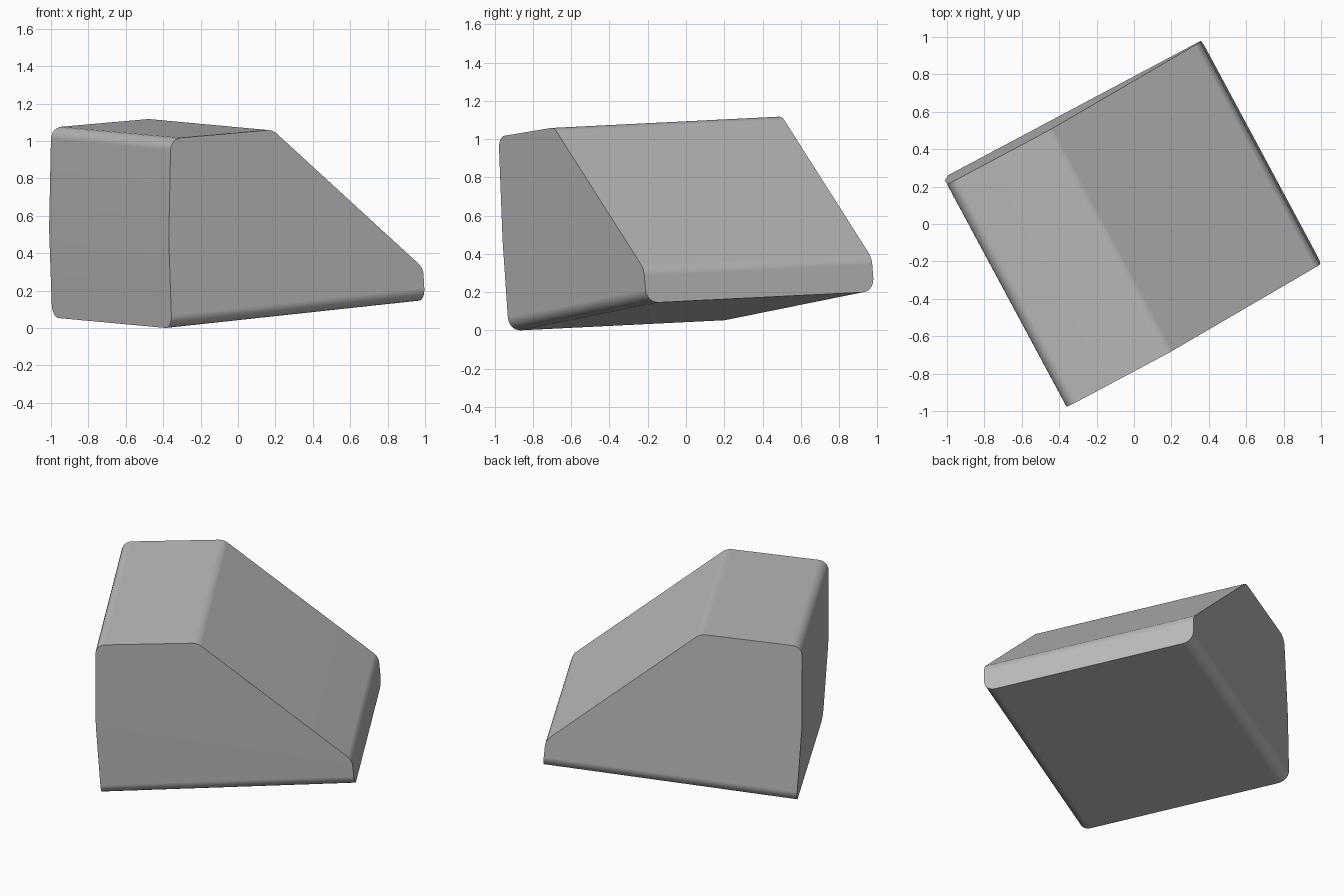
import bpy, bmesh
from math import radians

default = bpy.data.objects.get("Cube")
if default:
    bpy.data.objects.remove(default, do_unlink=True)

# Single plain grey
grey = bpy.data.materials.new("plain_grey")
grey.use_nodes = True
colour = (0.5, 0.5, 0.5, 1)
grey.diffuse_color = colour
grey.node_tree.nodes["Principled BSDF"].inputs["Base Color"].default_value = colour

# Side profile, starting at the tall side's foot; third value is the edge rounding
profile = [
    (-0.75, 0.026, 0),       # tall side foot
    (0.783, 0.172, 0),       # low side foot
    (0.768, 0.35, 0.035),    # low side top
    (-0.164, 1.09, 0.03),    # ridge
    (-0.78, 1.042, 0.06),    # tall side top
    (-0.78, 0.5, 0),         # slight knee in tall side
]
FRONT, BACK = -0.648, 0.705
FOOT_ROUNDING = 0.07

# Extrude the profile into a wedge block
bm = bmesh.new()
front = [bm.verts.new((u, FRONT, w)) for u, w, r in profile]
back = [bm.verts.new((u, BACK, w)) for u, w, r in profile]
bm.faces.new(front)
bm.faces.new(back[::-1])
for i in range(len(profile)):
    j = (i + 1) % len(profile)
    bm.faces.new((front[j], front[i], back[i], back[j]))
bmesh.ops.recalc_face_normals(bm, faces=bm.faces)


def round_edges(edges, size):
    bmesh.ops.bevel(bm, geom=edges, offset=size, offset_type='OFFSET',
                    segments=6, profile=0.5, affect='EDGES', clamp_overlap=True)


# Round the foot edges of both ends, then the long upper edges
long_edges = [(bm.edges.get((a, b)), r)
              for a, b, (u, w, r) in zip(front, back, profile) if r]
foot_edges = [bm.edges.get(ring[:2]) for ring in (front, back)]
for edge, size in long_edges:
    round_edges([edge], size)
round_edges(foot_edges, FOOT_ROUNDING)

mesh = bpy.data.meshes.new("wedge_block")
bm.to_mesh(mesh)
bm.free()
mesh.materials.append(grey)

# Place the block turned and slightly tipped
block = bpy.data.objects.new("wedge_block", mesh)
bpy.context.collection.objects.link(block)
block.rotation_euler = (radians(2.5), 0, radians(28.25))

# Smooth roundings with crisp ends
for obj in bpy.context.selected_objects:
    obj.select_set(False)
block.select_set(True)
bpy.context.view_layer.objects.active = block
bpy.ops.object.shade_smooth_by_angle(angle=radians(30))
weighted = block.modifiers.new("flat_face_normals", 'WEIGHTED_NORMAL')
weighted.keep_sharp = True
